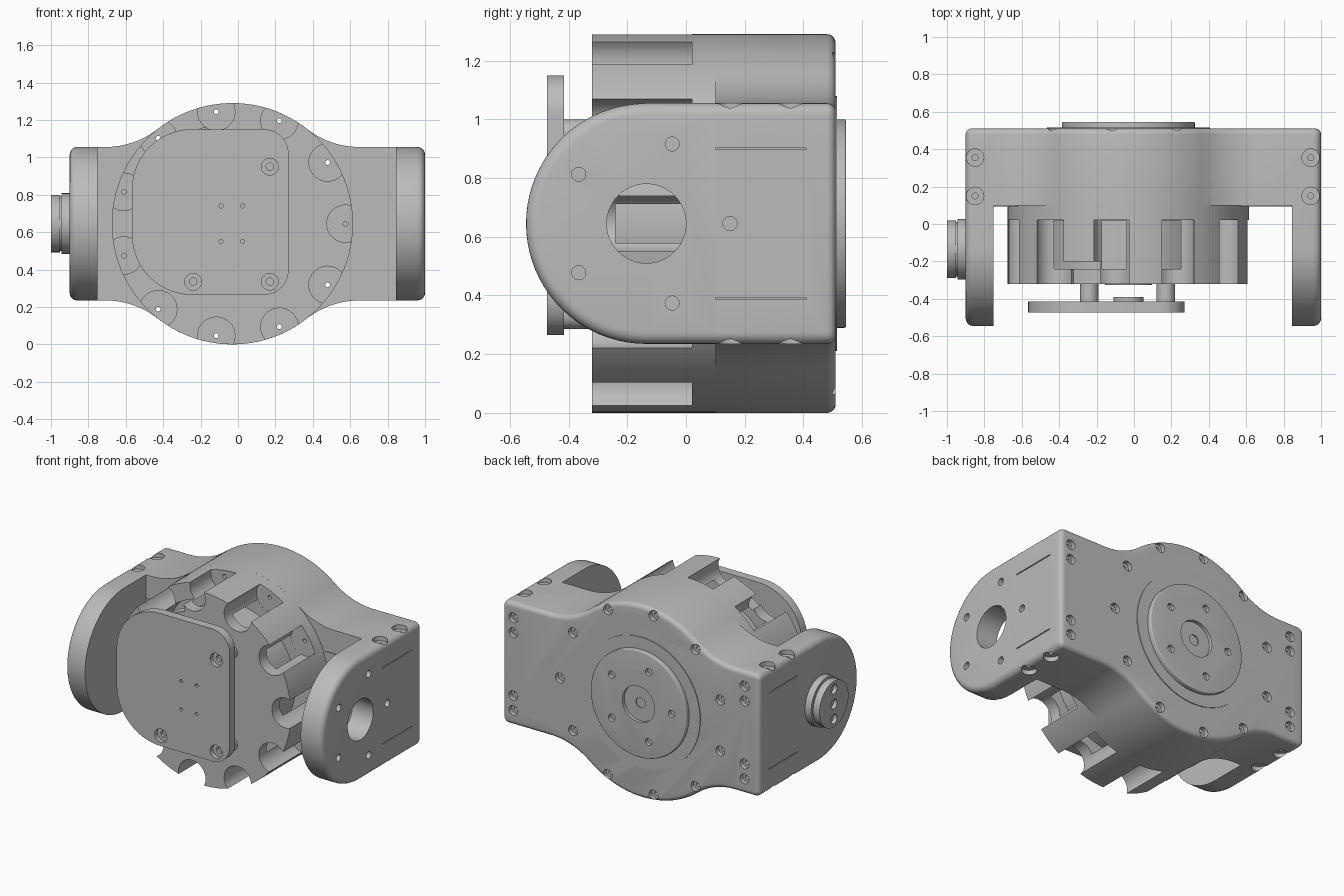
import bpy, bmesh
from math import cos, sin, radians, atan2, degrees
from mathutils import Vector

if "Cube" in bpy.data.objects:
    bpy.data.objects.remove(bpy.data.objects["Cube"])

grey = bpy.data.materials.new("machined_grey")
grey.use_nodes = True
colour = (0.5, 0.5, 0.5, 1)
grey.diffuse_color = colour
grey.node_tree.nodes["Principled BSDF"].inputs["Base Color"].default_value = colour

CX, CZ, R = -0.03, 0.645, 0.645       # motor axis and radius
LEFT, RIGHT, HALF = -0.9, 1.0, 0.41   # body ends and half height
BACK, MID, FRONT = 0.51, 0.1, -0.32   # depth stations
HOLE_Y = -0.135                       # pivot axis of the arms


def arc(u, v, r, a0=0, a1=360, n=12):
    return [(u + r * cos(radians(a0 + (a1 - a0) * i / n)),
             v + r * sin(radians(a0 + (a1 - a0) * i / n))) for i in range(n + 1)]


def circle(u, v, r, n=48):
    return arc(u, v, r, n=n)[:-1]


def polar(r, count, start=0, u=CX, v=CZ):
    return circle(u, v, r, count) if not start else arc(u, v, r, start, start + 360, count)[:-1]


def rounded(u0, u1, v0, v1, left, right):
    return (arc(u1 - right, v1 - right, right, 0, 90) + arc(u0 + left, v1 - left, left, 90, 180)
            + arc(u0 + left, v0 + left, left, 180, 270) + arc(u1 - right, v0 + right, right, 270, 360))


def place(axis, p, d):
    return Vector({'x': (d, p[0], p[1]), 'y': (p[0], d, p[1]), 'z': (p[0], p[1], d)}[axis])


def build(name, solids, bevel=0, rule=None):
    """Extrude outlines given as (outline, axis, low, high) into one object."""
    bm = bmesh.new()
    for outline, axis, lo, hi in solids:
        a = [bm.verts.new(place(axis, p, lo)) for p in outline]
        b = [bm.verts.new(place(axis, p, hi)) for p in outline]
        bm.faces.new(a)
        bm.faces.new(b[::-1])
        for i in range(len(a)):
            j = (i + 1) % len(a)
            bm.faces.new((a[j], a[i], b[i], b[j]))
    bmesh.ops.recalc_face_normals(bm, faces=bm.faces)
    if bevel:
        edges = [e for e in bm.edges if rule(e.verts[0].co, e.verts[1].co)]
        bmesh.ops.bevel(bm, geom=edges, offset=bevel, segments=5, profile=0.5, affect='EDGES')
    mesh = bpy.data.meshes.new(name)
    bm.to_mesh(mesh)
    bm.free()
    mesh.materials.append(grey)
    obj = bpy.data.objects.new(name, mesh)
    bpy.context.collection.objects.link(obj)
    return obj


def activate(obj):
    bpy.ops.object.select_all(action='DESELECT')
    obj.select_set(True)
    bpy.context.view_layer.objects.active = obj


def cut(obj, solids):
    tool = build("cutter", solids)
    tool.hide_render = True
    mod = obj.modifiers.new("cut", 'BOOLEAN')
    mod.operation, mod.solver, mod.object = 'DIFFERENCE', 'EXACT', tool
    activate(obj)
    bpy.ops.object.modifier_apply(modifier=mod.name)
    bpy.data.objects.remove(tool)


def drums(centres, r, axis, lo, hi, n=24):
    return [(circle(u, v, r, n), axis, lo, hi) for u, v in centres]


# Body: wide block swelling into the round motor, blended by concave fillets
fillet, reach, corner = 0.456, 0.68, 0.04
fz = CZ + HALF + fillet
tilt = degrees(atan2(HALF + fillet, reach))
top = CZ + HALF - corner
upper = (arc(RIGHT - corner, top, corner, 0, 90, 6)
         + arc(CX + reach, fz, fillet, 270, 180 + tilt)
         + arc(CX, CZ, R, tilt, 180 - tilt, 32)[1:-1]
         + arc(CX - reach, fz, fillet, 360 - tilt, 270)
         + arc(LEFT + corner, top, corner, 90, 180, 6))
outline = upper + [(x, 2 * CZ - z) for x, z in reversed(upper)]
body = build("body", [(outline, 'y', MID, BACK)], 0.03,
             lambda a, b: min(a.y, b.y) > BACK - 0.001)

# Screw positions on the body
ring = polar(0.605, 11)
ends = [(x, CZ + s * d) for x in (LEFT + 0.11, RIGHT - 0.08) for s in (-1, 1) for d in (0.21, 0.31)]
sides = [(x, y) for x in (LEFT + 0.05, RIGHT - 0.055) for y in (0.15, 0.355)]
cut(body, drums(ring + ends, 0.033, 'y', BACK - 0.03, 0.6))
cut(body, drums(ring, 0.013, 'y', 0, 0.6, 16) + drums(ends, 0.016, 'y', BACK - 0.07, 0.6, 16))
for lo, hi, deep_lo, deep_hi in ((CZ + HALF - 0.03, 1.2, CZ + HALF - 0.06, 1.2),
                                 (0.1, CZ - HALF + 0.03, 0.1, CZ - HALF + 0.06)):
    cut(body, drums(sides, 0.047, 'z', lo, hi))
    cut(body, drums(sides, 0.016, 'z', deep_lo, deep_hi, 16))

# Fine seams on the end faces
for x in (LEFT, RIGHT):
    seams = [([(MID, z - 0.003), (0.41, z - 0.003), (0.41, z + 0.003), (MID, z + 0.003)],
              'x', x - 0.006, x + 0.006) for z in (0.39, 0.9)]
    cut(body, seams)

# Motor housing: hollow drum with scalloped screw pockets opening into it
housing = build("motor_housing", [(circle(CX, CZ, R, 96), 'y', FRONT, MID)])
cut(housing, drums([(CX, CZ)], 0.535, 'y', -0.24, 0.02, 64))
cut(housing, drums(ring, 0.1, 'y', -0.5, 0.0205, 32))
cut(housing, drums(ring, 0.013, 'y', -0.1, 0.3, 16))
cut(housing, [(arc(CX, CZ, 0.5, 106, 126, 6) + arc(CX, CZ, 0.75, 126, 106, 6), 'y', -0.5, -0.2)])
core = build("motor_core", [(circle(CX, CZ, 0.44, 64), 'y', -0.241, 0.021)])

# Side arms with a rounded front end
pivot = [(HOLE_Y, CZ)]
arms = []
for name, inner, outer in (("right_arm", LEFT + 0.15, LEFT), ("left_arm", RIGHT - 0.155, RIGHT)):
    shape = arc(HOLE_Y, CZ, HALF, 90, 270, 40) + [(MID, CZ - HALF), (MID, CZ + HALF)]
    arms.append(build(name, [(shape, 'x', inner, outer)], corner,
                lambda a, b, o=outer: abs(a.x - o) + abs(b.x - o) < 0.001 and min(a.y, b.y) < MID - 0.01))
right_arm, left_arm = arms
cut(left_arm, drums(pivot, 0.135, 'x', 0.7, 1.1, 48))
bolt_ring = polar(0.285, 5, 0, HOLE_Y, CZ)
cut(left_arm, drums(bolt_ring[1:], 0.024, 'x', RIGHT - 0.06, 1.1))
cut(body, drums(bolt_ring[:1], 0.024, 'x', RIGHT - 0.06, 1.1))

# Stepped pivot flange on the right arm
flange = build("pivot_flange", drums(pivot, 0.163, 'x', -0.945, LEFT + 0.01, 48))
neck = build("pivot_neck", drums(pivot, 0.145, 'x', -0.955, -0.94, 48))
cap = build("pivot_cap", drums(pivot, 0.153, 'x', -1.0, -0.953, 48))
cut(cap, drums([(HOLE_Y, CZ + d) for d in (-0.1, 0, 0.1)], 0.032, 'x', -1.1, -0.975))

# Shallow rounded pads on the body front beside the housing
pads = build("front_pads", [(rounded(-0.76, -0.55, 0.39, 0.9, 0.03, 0.06), 'y', MID - 0.006, MID + 0.01),
                            (rounded(0.54, 0.85, 0.39, 0.9, 0.06, 0.03), 'y', MID - 0.006, MID + 0.01)])

# Output disc on the back
rim = build("output_rim", drums([(CX, CZ)], 0.435, 'y', BACK - 0.01, BACK + 0.005, 72))
disc = build("output_disc", drums([(CX, CZ)], 0.355, 'y', BACK, 0.545, 72), 0.006,
             lambda a, b: min(a.y, b.y) > 0.544)
cut(disc, drums([(CX, CZ)], 0.12, 'y', 0.522, 0.6, 48) + drums(polar(0.245, 5, 180), 0.024, 'y', 0.52, 0.6))
cut(disc, drums([(CX, CZ)], 0.035, 'y', 0.512, 0.6))

# Front cover plate on standoffs
posts = [(0.17, 0.95), (0.17, 0.335), (-0.24, 0.335)]
plate = build("front_plate", [(rounded(-0.567, 0.27, 0.265, 1.15, 0.32, 0.13), 'y', -0.473, -0.415)])
cut(plate, drums(posts, 0.045, 'y', -0.6, -0.445))
cut(plate, drums(posts, 0.02, 'y', -0.6, -0.425, 16)
    + drums([(x, z) for x in (-0.09, 0.025) for z in (0.55, 0.74)], 0.011, 'y', -0.6, -0.44, 12))
standoffs = build("standoffs", drums(posts, 0.05, 'y', -0.416, FRONT + 0.01))
sensor = build("sensor_boss", drums([(CX, CZ)], 0.08, 'y', -0.416, -0.39, 32)
               + drums([(CX, CZ)], 0.125, 'y', FRONT - 0.006, FRONT + 0.01, 32))

for obj in (body, housing, core, right_arm, left_arm, flange, neck, cap, pads, rim, disc,
            plate, standoffs, sensor):
    activate(obj)
    bpy.ops.object.shade_smooth_by_angle(angle=radians(30))
